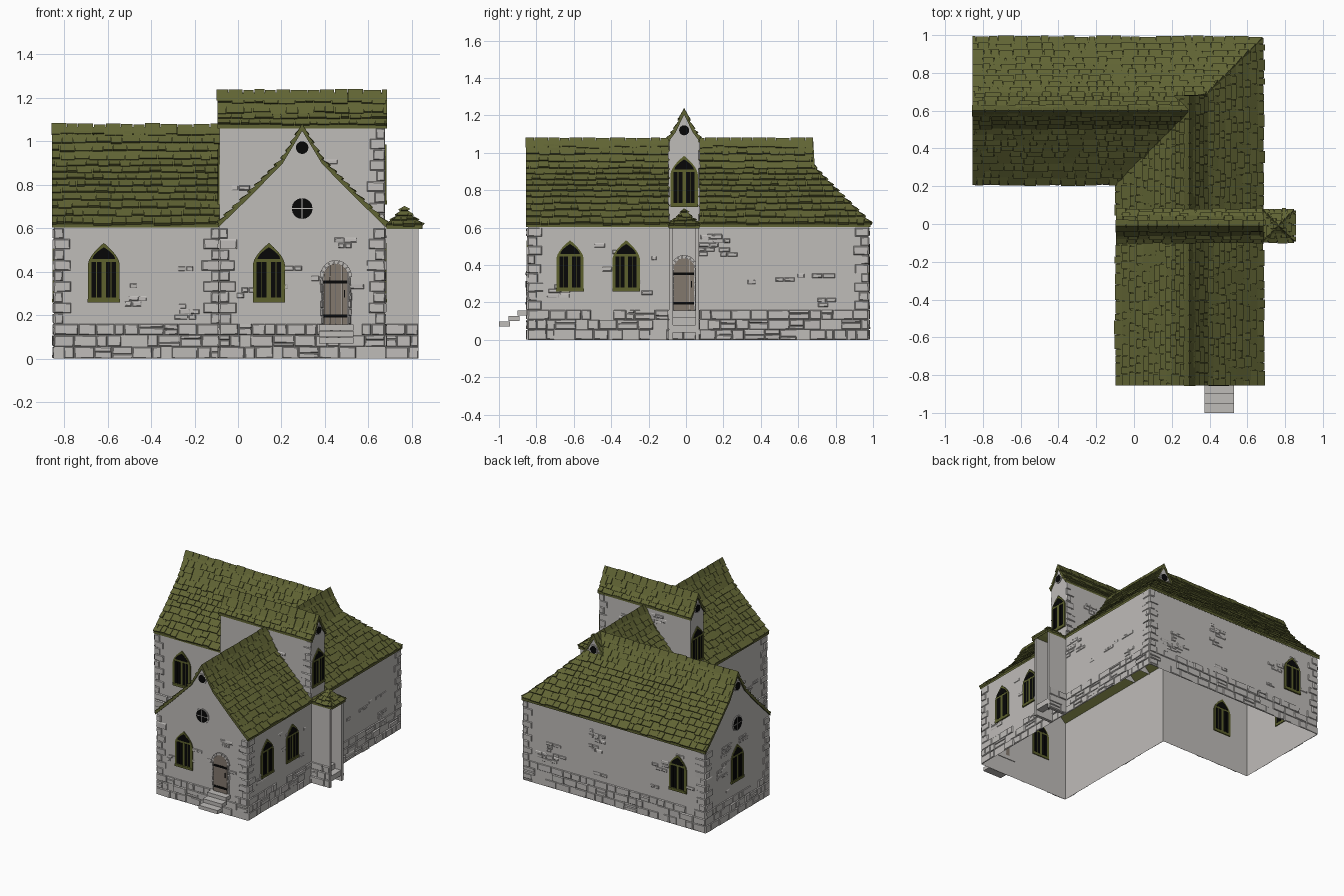
import bpy, bmesh, math, random
from mathutils import Vector as V

if "Cube" in bpy.data.objects:
    bpy.data.objects.remove(bpy.data.objects["Cube"])
random.seed(7)
U = random.uniform
X, Y, Z = V((1, 0, 0)), V((0, 1, 0)), V((0, 0, 1))

COL = {"pale_stone": (.52, .502, .485), "moss_tile": (.118, .127, .034), "frame_green": (.11, .120, .027),
       "black": (.002, .002, .002), "door_wood": (.225, .188, .155)}
MATS = {}
for k, c in COL.items():
    MATS[k] = bpy.data.materials.new(k)
    MATS[k].diffuse_color = (*c, 1)

parts = {}
def part(name, mat):
    if name not in parts:
        parts[name] = (bmesh.new(), mat)
    return parts[name][0]

def hexa(bm, lower, upper):
    a = [bm.verts.new(p) for p in lower]
    b = [bm.verts.new(p) for p in upper]
    bm.faces.new(a[::-1]); bm.faces.new(b)
    for i in range(len(a)):
        j = (i + 1) % len(a)
        bm.faces.new((a[i], a[j], b[j], b[i]))

def at(fr, a, z, d=0):
    return fr[0] + fr[1] * a + Z * z + fr[2] * d

def prism(bm, pts, fr, d0, d1):
    hexa(bm, [at(fr, a, z, d0) for a, z in pts], [at(fr, a, z, d1) for a, z in pts])

def rect(a0, a1, z0, z1):
    return [(a0, z0), (a1, z0), (a1, z1), (a0, z1)]

def flat(bm, pts, fr):
    bm.faces.new([bm.verts.new(at(fr, a, z)) for a, z in pts])

FRONT, RIGHT = (V((0, -.845, 0)), X, -Y), (V((.675, 0, 0)), Y, X)
BACK, LEFT = (V((0, .975, 0)), X, Y), (V((-.845, 0, 0)), Y, -X)
GABLET = (V((0, .675, 0)), X, Y)
TOWER_L = (V((-.085, 0, 0)), Y, -X)

# ---- roofs: rows of loose tiles over a thin slab ----
MAIN = [(0, 1.065), (.09, .915), (.24, .762), (.387, .62)]
TOWER = [(0, 1.222), (.045, 1.128), (.084, 1.076)]
PORCH = [(0, .7), (.035, .655), (.083, .614)]

def roof(name, axis, c, s, prof, lo, hi, row=.047, wid=.062):
    bm = part(name, "moss_tile")
    def P(t, d, z):
        return V((t, c + s * d, z)) if axis == 'x' else V((c + s * d, t, z))
    for (d0, z0), (d1, z1) in zip(prof, prof[1:]):
        e = .001
        corners = [(lo(d0 + e), d0, z0), (hi(d0 + e), d0, z0), (hi(d1 - e), d1, z1), (lo(d1 - e), d1, z1)]
        hexa(bm, [P(t, d, z - .018) for t, d, z in corners], [P(t, d, z) for t, d, z in corners])
        L = math.hypot(d1 - d0, z1 - z0)
        nd, nz = (z0 - z1) / L, (d1 - d0) / L
        n = max(1, round(L / row))
        for i in range(n):
            da, db = d0 + (d1 - d0) * i / n + e, d0 + (d1 - d0) * (i + 1) / n - e
            la, ha, lb, hb = lo(da), hi(da), lo(db), hi(db)
            t, end = min(la, lb) - U(0, wid * .5), max(ha, hb)
            while t < end:
                w = U(.55, 1.4) * wid
                g = t + w - .003
                a0, a1 = (min(max(v, la), ha) for v in (t, g))
                b0, b1 = (min(max(v, lb), hb) for v in (t, g))
                t += w
                if max(a1 - a0, b1 - b0) < .004:
                    continue
                fa, fb = i / n, (i + 1 + U(-.12, .14)) / n
                lift = U(.007, .014)
                def Q(tt, f, o):
                    return P(tt, d0 + (d1 - d0) * f + nd * o, z0 + (z1 - z0) * f + nz * o)
                hexa(bm, [Q(a0, fa, -.004), Q(a1, fa, -.004), Q(b1, fb, -.004), Q(b0, fb, -.004)],
                     [Q(a0, fa, .002), Q(a1, fa, .002), Q(b1, fb, lift), Q(b0, fb, lift)])

def ridge(name, axis, c, z, t0, t1):
    bm = part(name, "moss_tile")
    fr = (V(), Y, X) if axis == 'x' else (V(), X, Y)
    t = t0
    while t < t1 - .01:
        e = min(t + U(.045, .085), t1)
        h = U(.012, .018)
        prism(bm, [(c - .03, z - .036), (c, z + h), (c + .03, z - .036), (c, z - .02)], fr, t, e - .003)
        t = e

k = lambda v: (lambda d: v)
roof("front_wing_roof", 'y', .295, 1, MAIN, k(-.855), lambda d: max(.68, .6 + d))
roof("front_wing_roof", 'y', .295, -1, MAIN, k(-.855), lambda d: .68 if d < .09 else .6 - d)
roof("back_wing_roof", 'x', .6, -1, MAIN, k(-.855), lambda d: .295 - d)
roof("back_wing_roof", 'x', .6, 1, MAIN, k(-.855), lambda d: .295 + d)
ridge("front_wing_ridge", 'y', .295, 1.065, -.857, .683)
ridge("back_wing_ridge", 'x', .6, 1.065, -.857, .29)
for s in (1, -1):
    roof("tower_roof", 'x', -.01, s, TOWER, k(-.095), k(.685), .042)
    roof("porch_roof", 'x', -.01, s, PORCH, lambda d: .765 - d, lambda d: .765 + d, .035, .045)
    roof("porch_roof", 'y', .765, s, PORCH, lambda d: -.01 - d, lambda d: -.01 + d, .035, .045)
ridge("tower_ridge", 'x', -.01, 1.222, -.098, .688)

# ---- wall shells, open underneath ----
wb = part("walls", "pale_stone")
outline = [(-.845, .215), (-.085, .215), (-.085, -.845), (.675, -.845), (.675, .975), (-.845, .975)]
def edge_frame(p, q):
    p, q = V((*p, 0)), V((*q, 0))
    u = (q - p).normalized()
    return (p, u, V((u.y, -u.x, 0))), (q - p).length

def gable(prof, c, base, drop=.012):
    right = [(c + min(d, .38), z - drop) for d, z in prof]
    left = [(c - min(d, .38), z - drop) for d, z in prof[1:]][::-1]
    return left + right + [(right[-1][0], base), (left[0][0], base)]

edges = [edge_frame(p, q) for p, q in zip(outline, outline[1:] + outline[:1])]
for fr, L in edges:
    flat(wb, rect(0, L, 0, .61), fr)
flat(wb, gable(MAIN, .295, .6), FRONT)
flat(wb, gable(MAIN, .6, .6), LEFT)
flat(wb, gable(MAIN[:2], .295, .88), GABLET)
tw = part("tower_walls", "pale_stone")
tower_side = [(V((0, -.088, 0)), X, -Y), (V((0, .068, 0)), X, Y)]
for fr in tower_side:
    flat(tw, rect(-.085, .675, .6, 1.075), fr)
for fr in (TOWER_L, RIGHT):
    flat(tw, [(-.088, .6), (.068, .6), (.068, 1.065), (.035, 1.112), (-.01, 1.205), (-.055, 1.112), (-.088, 1.065)], fr)

# ---- raised stones: plinth, corner stones, scattered patches ----
def stone(bm, fr, a0, a1, z0, z1, d):
    j = lambda: U(.001, .006)
    hexa(bm, [at(fr, a, z) for a, z in rect(a0, a1, z0, z1)],
         [at(fr, a0 + j(), z0 + j(), d), at(fr, a1 - j(), z0 + j(), d + U(-.002, .002)),
          at(fr, a1 - j(), z1 - j(), d), at(fr, a0 + j(), z1 - j(), d + U(-.002, .002))])

def plinth(fr, L):
    bm = part("plinth_stones", "pale_stone")
    for z0, z1 in ((0, .055), (.055, .108), (.108, .16)):
        a = 0
        while a < L - .005:
            e = min(a + U(.04, .12), L)
            if L - e < .03:
                e = L
            if U(0, 1) < .88:
                cut = U(.3, .7) if U(0, 1) < .2 else 1
                zm = z0 + (z1 - z0) * cut
                stone(bm, fr, a, e - .002, z0 + .001, zm - .001, U(.004, .009))
                if cut < 1:
                    stone(bm, fr, a, e - .002, zm, z1, U(.003, .008))
            a = e

def quoins(fr, a, s, z0, z1, flip=0):
    bm = part("corner_stones", "pale_stone")
    n = round((z1 - z0) / .047)
    for i in range(n):
        w = (.075 if (i + flip) % 2 else .045) + U(-.008, .008)
        z, h = z0 + (z1 - z0) * i / n, (z1 - z0) / n
        stone(bm, fr, min(a, a + s * w), max(a, a + s * w), z + .001, z + h - .002, U(.004, .008))

def scatter(fr, a0, a1, z0, z1, n):
    bm = part("wall_stones", "pale_stone")
    for _ in range(n):
        a, z = U(a0, a1 - .1), U(z0, z1 - .05)
        for r in range(random.choice((1, 1, 2, 3))):
            b = a + U(-.03, .03)
            for _ in range(random.choice((1, 2, 2))):
                w = U(.03, .07)
                if a0 < b and b + w < a1 and z + r * .025 < z1 - .025:
                    stone(bm, fr, b, b + w - .003, z + r * .025, z + r * .025 + .022, U(.002, .005))
                b += w

for i, (fr, L) in enumerate(edges):
    plinth(fr, L)
    quoins(fr, 0, 1, .16, .6, i % 2)
    quoins(fr, L, -1, .16, .6, i % 2)
    scatter(fr, .08, L - .08, .17, .58, int(L * 9))
for fr in tower_side:
    quoins(fr, .675, -1, .62, 1.06)
    scatter(fr, -.05, .6, .7, 1.04, 5)

# ---- side porch: two thin walls, open to the right ----
for y0, y1, p, q in ((-.09, -.07, (.675, -.09), (.83, -.09)), (.05, .07, (.83, .07), (.675, .07))):
    prism(part("porch_walls", "pale_stone"), rect(y0, y1, 0, .615), (V(), Y, X), .675, .83)
    fr, L = edge_frame(p, q)
    plinth(fr, L)

# ---- steps ----
st = part("steps", "pale_stone")
for i in range(3):
    prism(st, rect(.372, .53, .07 + .03 * i, .097 + .03 * i), FRONT, .155 - .05 * i, .095 - .05 * i)
    prism(st, rect(-.07, .05, .04 + .038 * i, .08 + .038 * i), RIGHT, .15 - .05 * i, .095 - .05 * i)

# ---- windows, also visible from inside the shell ----
def arch(c, w, z0, spring, top, n=5):
    # pointed arch: sides bend inward to a sharp tip
    arc = [(w * (1 - (i / n) ** 1.6), spring + (top - spring) * i / n) for i in range(n + 1)]
    return ([(c - w, z0), (c + w, z0)] + [(c + a, z) for a, z in arc] + [(c - a, z) for a, z in arc[-2::-1]])

def window(fr, c, z):
    fb, gb = part("window_frames", "frame_green"), part("window_glass", "black")
    prism(fb, arch(c, .073, z, z + .175, z + .272), fr, -.006, .007)
    prism(fb, rect(c - .074, c + .074, z - .003, z + .014), fr, 0, .01)
    prism(gb, arch(c, .052, z + .199, z + .2, z + .252), fr, -.008, .0085)
    for a in (-.056, -.031, .01, .035):
        prism(gb, rect(c + a, c + a + .021, z + .02, z + .185), fr, -.008, .0085)

def disc(c, z, r, n=16):
    return [(c + r * math.cos(2 * math.pi * i / n), z + r * math.sin(2 * math.pi * i / n)) for i in range(n)]

def round_window(fr, c, z, r, cross=False):
    rb = part("round_window_rims", "pale_stone")
    prism(rb, disc(c, z, r + .008), fr, 0, .006)
    prism(part("round_window_glass", "black"), disc(c, z, r), fr, -.004, .008)
    if cross:
        prism(rb, rect(c - r, c + r, z - .002, z + .002), fr, .006, .0095)
        prism(rb, rect(c - .002, c + .002, z - r, z + r), fr, .006, .0095)

for fr, c, z in ((FRONT, .142, .26), (RIGHT, -.62, .26), (RIGHT, -.32, .26), (LEFT, .6, .26),
                 (BACK, -.617, .26), ((V((0, .215, 0)), X, -Y), -.617, .26),
                 (RIGHT, -.01, .712), (TOWER_L, -.01, .712)):
    window(fr, c, z)
for fr, c in ((FRONT, .295), (LEFT, .6)):
    round_window(fr, c, .69, .048, True)
    round_window(fr, c, .97, .029)
round_window(GABLET, .295, .968, .027)
for fr in (RIGHT, TOWER_L):
    round_window(fr, -.01, 1.12, .027)

# ---- doors: planks, iron straps, ring of arch stones ----
def door(fr, c):
    wood, iron = part("door_planks", "door_wood"), part("door_iron", "black")
    top = lambda a: .375 + .062 * math.sqrt(max(0, 1 - (a / .06) ** 2))
    for i in range(4):
        a, b = -.055 + .0275 * i, -.0285 + .0275 * i
        prism(wood, [(c + a, .155), (c + b, .155), (c + b, top(b)), (c + a, top(a))], fr, 0, U(.005, .009))
    for z in (.195, .352):
        prism(iron, rect(c - .056, c + .054, z - .007, z + .007), fr, .004, .012)
    prism(iron, rect(c + .038, c + .043, .28, .315), fr, .004, .013)
    ring = part("door_surround", "pale_stone")
    for s in (-1, 1):
        for i in range(6):
            z = .16 + i * .036
            w = .058 + U(.008, .016)
            stone(ring, fr, c + min(s * .057, s * w), c + max(s * .057, s * w), z, z + .034, .009)
    for i in range(9):
        p, q = math.pi * i / 9, math.pi * (i + .9) / 9
        prism(ring, [(c + r * math.cos(t), .375 + r * 1.06 * math.sin(t))
                     for r, t in ((.058, p), (.074, p), (.074, q), (.058, q))], fr, 0, .009)

door(FRONT, .45)
door(RIGHT, -.01)

# ---- turn every part into an object ----
for name, (bm, mat) in parts.items():
    bmesh.ops.recalc_face_normals(bm, faces=bm.faces)
    if name in ("walls", "tower_walls"):
        mid = {"walls": V((.3, .6, .4)), "tower_walls": V((.3, -.01, .85))}[name]
        for f in bm.faces:  # single shells must face outward
            if f.normal.dot(f.calc_center_median() - mid) < 0:
                f.normal_flip()
    me = bpy.data.meshes.new(name)
    bm.to_mesh(me)
    bm.free()
    me.materials.append(MATS[mat])
    bpy.context.collection.objects.link(bpy.data.objects.new(name, me))

for m in bpy.data.materials:
    if m.users and not m.is_grease_pencil:
        m.use_nodes = True
        m.node_tree.nodes["Principled BSDF"].inputs["Base Color"].default_value = m.diffuse_color
